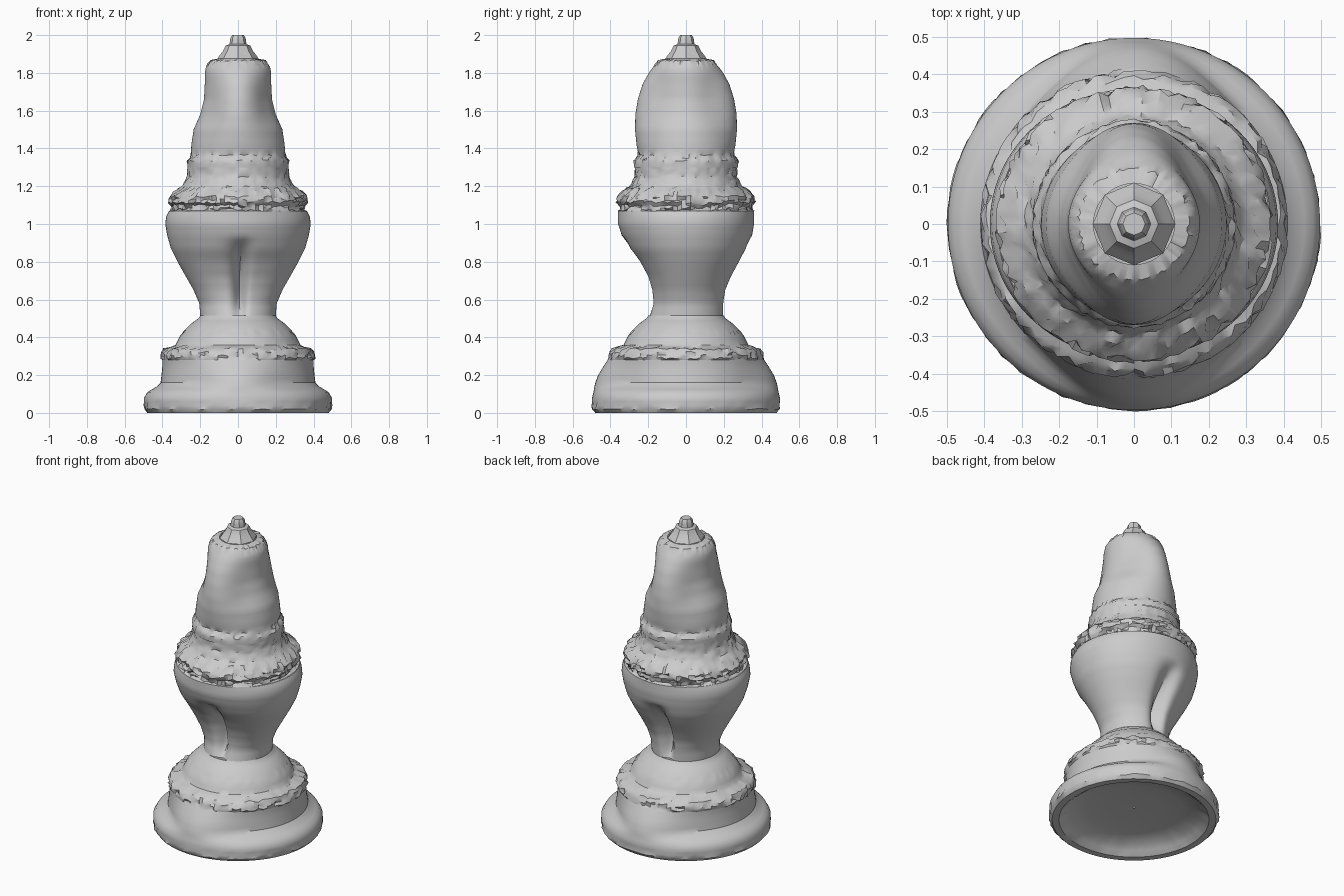
import bpy, bmesh, math, random

random.seed(4)
# Height bands with a rough, toothed surface: low, high, strength
ROUGH = [(0.0, 0.05, 0.005), (0.285, 0.355, 0.009), (0.41, 0.44, 0.005),
         (1.07, 1.19, 0.011), (1.19, 1.30, 0.005), (1.33, 1.375, 0.006), (1.83, 1.88, 0.005)]


def wall(name, profile, power, segments=96, step=0.025, groove=0.0, cap=False):
    """Skin through rows of (z, side radius, front radius, back radius)."""
    rows = [profile[0]]
    for a, b in zip(profile, profile[1:]):
        n = max(1, math.ceil(abs(b[0] - a[0]) / step))
        rows += [[p + (q - p) * i / n for p, q in zip(a, b)] for i in range(1, n + 1)]
    bm = bmesh.new()
    rings = []
    for k, (z, side, front, back) in enumerate(rows):
        amp = next((s for lo, hi, s in ROUGH if lo < z < hi), 0)
        if k in (0, len(rows) - 1):
            amp = 0
        ring = []
        for i in range(segments):
            t = math.tau * i / segments
            s = math.sin(t)
            r = side + ((front if s < 0 else back) - side) * abs(s) ** power
            # Upright fold on front and back, leaning to one side
            if groove:
                x = math.cos(t) * (-1 if s > 0 else 1) - 0.08
                width = 0.13 if x > 0 else 0.22
                fade = max(0, math.sin(math.pi * min(1, max(0, (z - 0.5) / 0.42)))) ** 0.6
                r -= groove * fade * math.exp(-(x / width) ** 2)
            r += random.choice((-1, -0.4, 0.3, 0.7)) * amp
            dz = random.uniform(-0.7, 0.7) * amp
            ring.append(bm.verts.new((r * math.cos(t), r * s, max(0, z + dz))))
        rings.append(ring)
    for a, b in zip(rings, rings[1:]):
        for i in range(segments):
            j = (i + 1) % segments
            bm.faces.new((a[i], a[j], b[j], b[i]))
    if cap:
        bm.faces.new(rings[-1])
    bm.normal_update()
    mesh = bpy.data.meshes.new(name)
    bm.to_mesh(mesh)
    bm.free()
    ob = bpy.data.objects.new(name, mesh)
    bpy.context.collection.objects.link(ob)
    bpy.ops.object.select_all(action='DESELECT')
    ob.select_set(True)
    bpy.context.view_layer.objects.active = ob
    bpy.ops.object.shade_smooth_by_angle(angle=math.radians(35))
    return ob


def same(*pairs):
    return [(z, r, r, r) for z, r in pairs]


# Hollow underside of the foot
wall("foot_underside", same((0.08, 0.005), (0.078, 0.15), (0.07, 0.28), (0.05, 0.38), (0.0, 0.44), (0.0, 0.48)), 2)

# Round foot with pinched ridges at front and back
wall("foot", same((0.0, 0.48), (0.02, 0.497), (0.08, 0.497)) + [
    (0.11, 0.48, 0.49, 0.49), (0.14, 0.43, 0.485, 0.485), (0.16, 0.41, 0.48, 0.48),
    (0.20, 0.405, 0.465, 0.465), (0.25, 0.40, 0.435, 0.435), (0.28, 0.40, 0.415, 0.415)], 9)

# Toothed band and stepped neck of the foot
wall("foot_band", [(0.28, 0.40, 0.415, 0.415)] + same(
    (0.29, 0.408), (0.32, 0.403), (0.338, 0.39), (0.35, 0.35), (0.36, 0.33), (0.41, 0.305),
    (0.44, 0.28), (0.475, 0.245), (0.50, 0.21), (0.515, 0.20)), 9)

# Swelling body with a fold on the front and back
wall("body", [
    (0.515, 0.20, 0.20, 0.205), (0.58, 0.205, 0.18, 0.21), (0.65, 0.235, 0.185, 0.22),
    (0.72, 0.275, 0.205, 0.25), (0.80, 0.32, 0.25, 0.295), (0.87, 0.355, 0.305, 0.33),
    (0.94, 0.375, 0.34, 0.35), (1.0, 0.385, 0.36, 0.36), (1.04, 0.38, 0.36, 0.36),
    (1.07, 0.365, 0.36, 0.36)], 2, groove=0.085)

# Toothed collar
wall("collar", same((1.07, 0.362), (1.075, 0.348), (1.10, 0.348), (1.115, 0.365), (1.145, 0.358),
                    (1.17, 0.335), (1.20, 0.295), (1.25, 0.27), (1.30, 0.268)), 2)

# Head, narrow across with pinched ridges at front and back
wall("head", [
    (1.30, 0.268, 0.275, 0.275), (1.335, 0.268, 0.277, 0.277), (1.365, 0.25, 0.252, 0.252),
    (1.42, 0.247, 0.262, 0.262), (1.50, 0.235, 0.27, 0.27),
    (1.58, 0.20, 0.268, 0.268), (1.66, 0.18, 0.255, 0.255), (1.74, 0.176, 0.23, 0.23),
    (1.80, 0.176, 0.197, 0.197), (1.83, 0.17, 0.175, 0.175), (1.865, 0.147, 0.147, 0.147),
    (1.875, 0.108, 0.108, 0.108)], 6)

# Stepped faceted tip
wall("tip", same((1.875, 0.11), (1.90, 0.092), (1.915, 0.08), (1.945, 0.065), (1.952, 0.045),
                 (1.985, 0.04), (2.0, 0.03)), 2, segments=8, cap=True)
